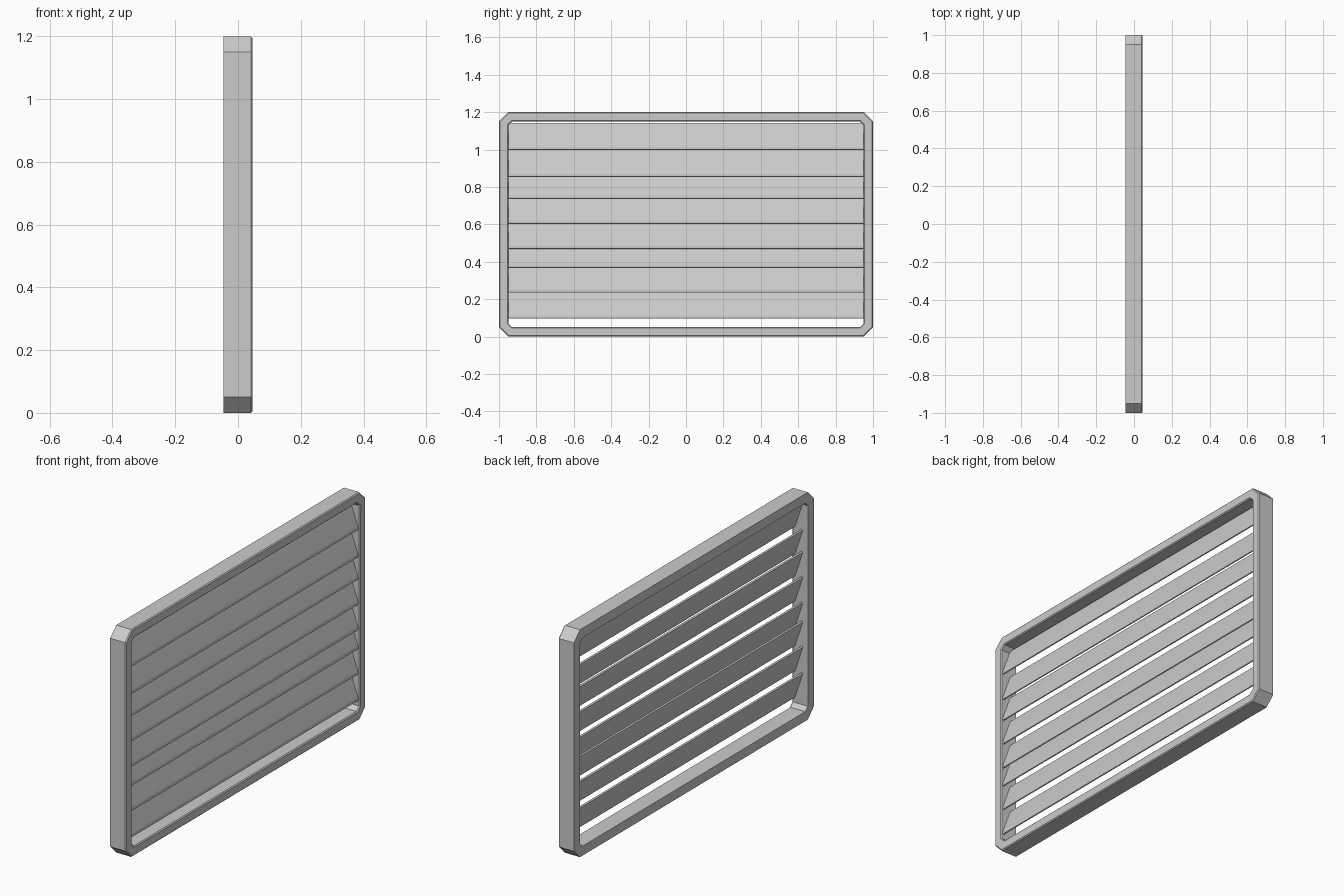
import bpy, bmesh, math

if "Cube" in bpy.data.objects:
    bpy.data.objects.remove(bpy.data.objects["Cube"])

HALF_Y, HALF_Z, CHAMFER = 1.0, 0.6, 0.05


def skin_rings(name, rings, close_rings, smooth=False):
    """Bridge consecutive vertex rings; either join last to first or cap the ends."""
    bm = bmesh.new()
    vr = [[bm.verts.new(p) for p in ring] for ring in rings]
    n = len(vr[0])
    for i in range(len(vr) if close_rings else len(vr) - 1):
        a, b = vr[i], vr[(i + 1) % len(vr)]
        for j in range(n):
            k = (j + 1) % n
            bm.faces.new((a[j], a[k], b[k], b[j]))
    if not close_rings:
        bm.faces.new(vr[0])
        bm.faces.new(vr[-1])
    bmesh.ops.recalc_face_normals(bm, faces=bm.faces)
    mesh = bpy.data.meshes.new(name)
    bm.to_mesh(mesh)
    bm.free()
    obj = bpy.data.objects.new(name, mesh)
    bpy.context.collection.objects.link(obj)
    if smooth:
        bpy.ops.object.select_all(action='DESELECT')
        obj.select_set(True)
        bpy.context.view_layer.objects.active = obj
        bpy.ops.object.shade_smooth_by_angle(angle=math.radians(40))
    return obj


def octagon(x, inset):
    """Rectangle with cut corners, offset inwards by inset."""
    hy, hz = HALF_Y - inset, HALF_Z - inset
    c = CHAMFER - inset * (2 - math.sqrt(2))
    quarter = [(hy, hz - c), (hy - c, hz)]
    pts = (quarter + [(-y, z) for y, z in reversed(quarter)]
           + [(-y, -z) for y, z in quarter]
           + [(y, -z) for y, z in reversed(quarter)])
    return [(x, y, z + HALF_Z) for y, z in pts]


# Frame: cross-section (x, inset) with small bevels on the outward side
frame_profile = [(-0.046, 0), (0.041, 0), (0.046, 0.005),
                 (0.046, 0.045), (0.041, 0.05), (-0.046, 0.05)]
skin_rings("frame", [octagon(x, d) for x, d in frame_profile], True)

# Louvre slats: tilted, thin, with a rounded lower lip, unevenly spaced
slat_profile = [(-0.010, 0.144), (0.034, 0.022), (0.038, 0.009), (0.036, 0.002),
                (0.031, 0.0), (0.027, 0.006), (-0.017, 0.139)]
slat_bottoms = [0.997, 0.853, 0.736, 0.603, 0.469, 0.368, 0.235, 0.096]
for i, z0 in enumerate(slat_bottoms, 1):
    ends = [[(x, y, z0 + z) for x, z in slat_profile] for y in (-0.952, 0.952)]
    skin_rings(f"slat_{i}", ends, False, smooth=True)
